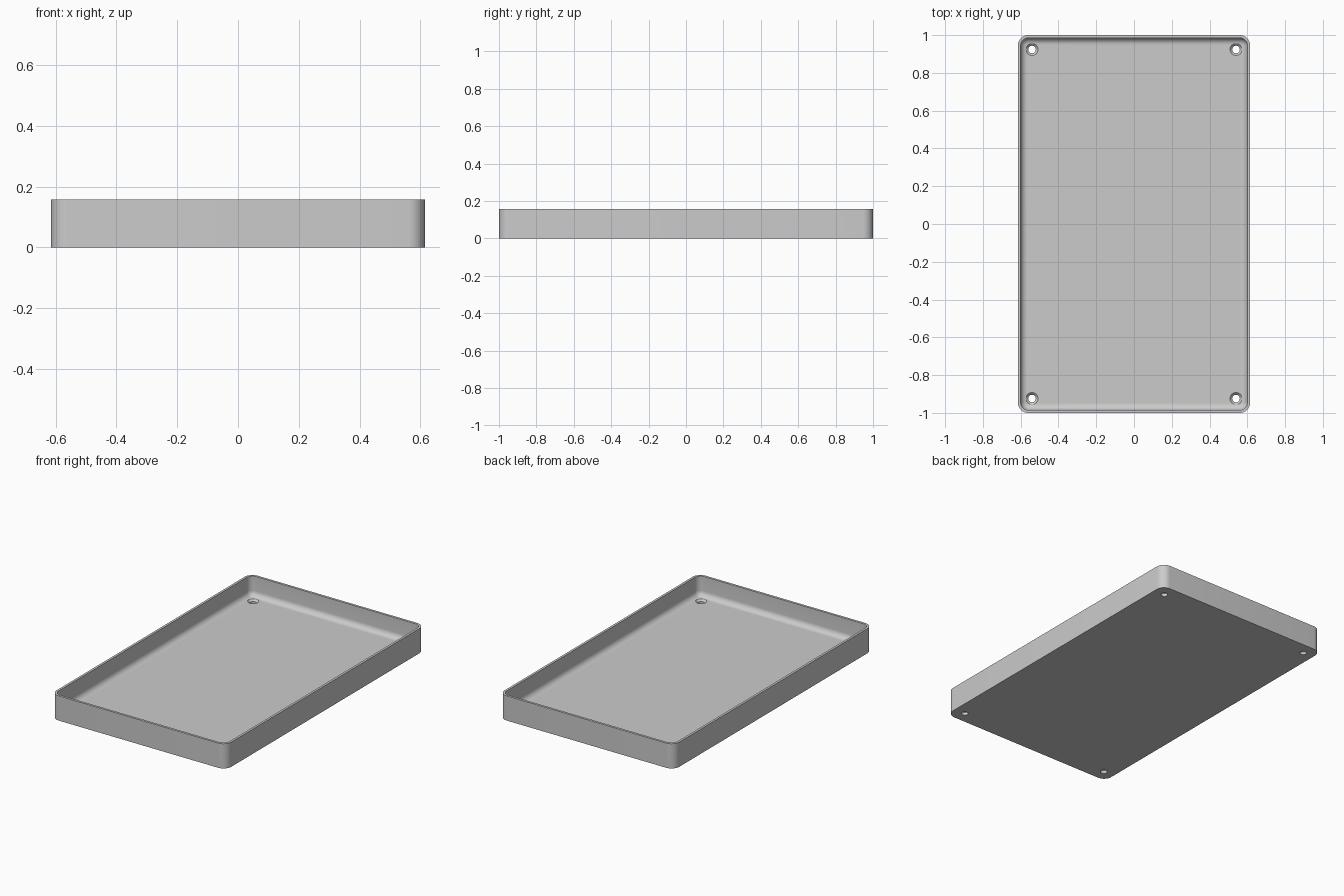
import bpy, bmesh, math

cube = bpy.data.objects.get("Cube")
if cube:
    bpy.data.objects.remove(cube, do_unlink=True)

HALF_X, HALF_Y, HEIGHT = 0.615, 1.0, 0.157
CORNER, WALL, FLOOR, FILLET = 0.055, 0.015, 0.03, 0.035
HOLE_X, HOLE_Y = 0.54, 0.924

grey = bpy.data.materials.new("plain grey")
grey.use_nodes = True
colour = (0.6, 0.6, 0.6, 1)
grey.diffuse_color = colour
grey.node_tree.nodes["Principled BSDF"].inputs["Base Color"].default_value = colour


def make_object(name, bm):
    bmesh.ops.recalc_face_normals(bm, faces=bm.faces)
    mesh = bpy.data.meshes.new(name)
    bm.to_mesh(mesh)
    bm.free()
    mesh.materials.append(grey)
    obj = bpy.data.objects.new(name, mesh)
    bpy.context.collection.objects.link(obj)
    return obj


def rounded_ring(bm, inset, z, steps=10):
    """Rounded rectangle of vertices, moved inwards by inset."""
    ring = []
    for quarter, (sx, sy) in enumerate([(1, 1), (-1, 1), (-1, -1), (1, -1)]):
        for i in range(steps + 1):
            a = (quarter + i / steps) * math.pi / 2
            r = CORNER - inset
            ring.append(bm.verts.new((sx * (HALF_X - CORNER) + r * math.cos(a),
                                      sy * (HALF_Y - CORNER) + r * math.sin(a), z)))
    return ring


def loft(bm, rings):
    """Skin neighbouring rings and cap both ends."""
    for low, high in zip(rings, rings[1:]):
        for i in range(len(low)):
            j = (i + 1) % len(low)
            bm.faces.new((low[i], low[j], high[j], high[i]))
    bm.faces.new(rings[0])
    bm.faces.new(rings[-1])


# Tray: outer wall, flat rim, inner wall, then a fillet down to the floor
profile = [(0, 0), (0, HEIGHT), (WALL, HEIGHT)]
for i in range(9):
    a = i / 8 * math.pi / 2
    profile.append((WALL + FILLET * (1 - math.cos(a)),
                    FLOOR + FILLET * (1 - math.sin(a))))
bm = bmesh.new()
loft(bm, [rounded_ring(bm, inset, z) for inset, z in profile])
tray = make_object("tray", bm)

# Countersunk screw holes in the four corners
bm = bmesh.new()
for sx in (-1, 1):
    for sy in (-1, 1):
        rings = []
        for r, z in [(0.02, -0.02), (0.02, FLOOR - 0.012),
                     (0.032, FLOOR), (0.032, FLOOR + 0.01)]:
            rings.append([bm.verts.new((sx * HOLE_X + r * math.cos(k * math.tau / 32),
                                        sy * HOLE_Y + r * math.sin(k * math.tau / 32), z))
                          for k in range(32)])
        loft(bm, rings)
cutter = make_object("screw_hole_cutter", bm)
cutter.hide_render = True

cut = tray.modifiers.new("screw holes", 'BOOLEAN')
cut.operation = 'DIFFERENCE'
cut.solver = 'EXACT'
cut.object = cutter

bpy.ops.object.select_all(action='DESELECT')
tray.select_set(True)
bpy.context.view_layer.objects.active = tray
bpy.ops.object.modifier_apply(modifier=cut.name)
bpy.data.objects.remove(cutter, do_unlink=True)
bpy.ops.object.shade_smooth_by_angle(angle=math.radians(30))
